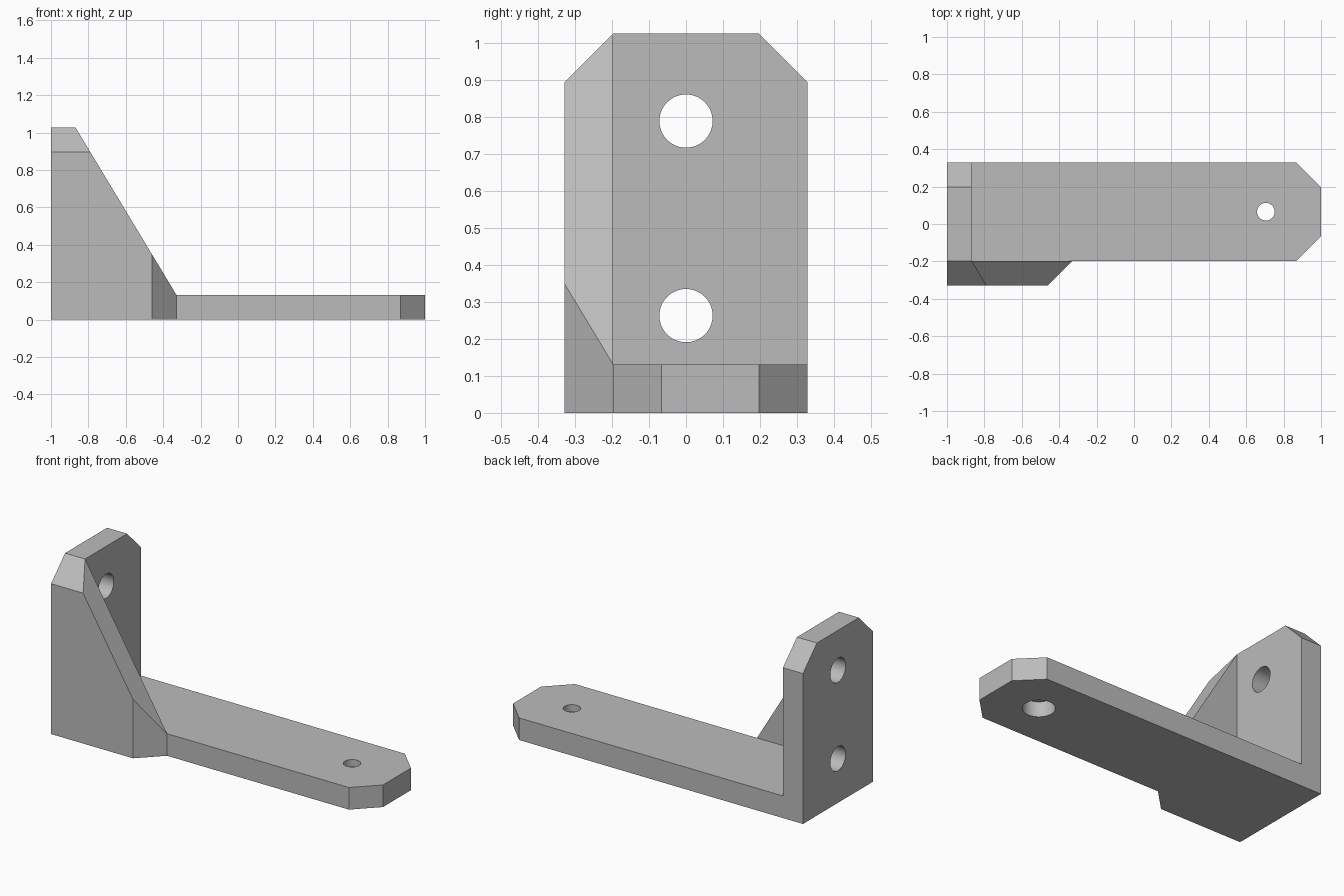
import bpy, bmesh, math
from mathutils import Matrix, Vector

if "Cube" in bpy.data.objects:
    bpy.data.objects.remove(bpy.data.objects["Cube"], do_unlink=True)

T = 2 / 15.2          # material thickness, also the size of every chamfer
W = 2.5 * T           # half width
H = 7.8 * T           # height of the upright
FOOT = -1 + 5.1 * T   # where the gusset meets the arm
INNER = -1 + T        # inner face of the upright
FRONT = -W + T        # front edge of the arm

grey = bpy.data.materials.new("grey plastic")
grey.use_nodes = True
grey.diffuse_color = (0.5, 0.5, 0.5, 1)
grey.node_tree.nodes["Principled BSDF"].inputs["Base Color"].default_value = (0.5, 0.5, 0.5, 1)


def make_object(name, bm):
    bmesh.ops.recalc_face_normals(bm, faces=bm.faces)
    mesh = bpy.data.meshes.new(name)
    bm.to_mesh(mesh)
    bm.free()
    mesh.materials.append(grey)
    obj = bpy.data.objects.new(name, mesh)
    bpy.context.collection.objects.link(obj)
    return obj


def prism(name, outline, axis, start, end):
    """Extrude a 2D outline along the given axis (0, 1 or 2)."""
    bm = bmesh.new()
    points = []
    for p in outline:
        co = list(p)
        co.insert(axis, start)
        points.append(bm.verts.new(co))
    cap = bm.faces.new(points)
    out = bmesh.ops.extrude_face_region(bm, geom=[cap])
    move = Vector((0, 0, 0))
    move[axis] = end - start
    bmesh.ops.translate(bm, vec=move, verts=[v for v in out["geom"] if isinstance(v, bmesh.types.BMVert)])
    return make_object(name, bm)


def cylinder(name, centre, radius, depth, turn=0):
    bm = bmesh.new()
    bmesh.ops.create_cone(bm, cap_ends=True, segments=64, radius1=radius, radius2=radius, depth=depth,
                          matrix=Matrix.Translation(centre) @ Matrix.Rotation(turn, 4, "Y"))
    return make_object(name, bm)


def cut(obj, cutter, operation):
    cutter.hide_render = True
    mod = obj.modifiers.new(cutter.name, "BOOLEAN")
    mod.operation, mod.solver, mod.object = operation, "EXACT", cutter
    bpy.context.view_layer.objects.active = obj
    bpy.ops.object.modifier_apply(modifier=mod.name)
    bpy.data.objects.remove(cutter, do_unlink=True)


# Side profile: arm, sloping gusset and upright in one block
bracket = prism("bracket", [(-1, 0), (1.1, 0), (1.1, T), (FOOT, T), (INNER, H), (-1, H)], 1, -0.5, 0.5)

# Plan outline with chamfered arm end and gusset toe
plan = [(-1.2, -W), (FOOT - T, -W), (FOOT, FRONT), (1 - T, FRONT), (1, FRONT + T),
        (1, W - T), (1 - T, W), (-1.2, W)]
cut(bracket, prism("plan_outline", plan, 2, -0.5, 1.5), "INTERSECT")

# End outline with chamfered top corners
end = [(-W, -0.2), (W, -0.2), (W, H - T), (W - T, H), (T - W, H), (-W, H - T)]
cut(bracket, prism("end_outline", end, 0, -1.5, 1.5), "INTERSECT")

# Open space above the arm, leaving the gusset along the front
space = [(INNER, T), (1.3, T), (1.3, 1.5), (INNER, 1.5)]
cut(bracket, prism("open_space", space, 1, FRONT, 0.6), "DIFFERENCE")

# Two mounting holes through the upright
for z in (2 * T, 6 * T):
    cut(bracket, cylinder("mounting_hole", (-1 + T / 2, 0, z), 0.072, 0.3, math.pi / 2), "DIFFERENCE")

# Pin hole in the arm with a wide recess from below
cut(bracket, cylinder("pin_hole", (0.705, T / 2, T / 2), 0.047, 0.4), "DIFFERENCE")
cut(bracket, cylinder("recess", (0.705, T / 2, 0), 0.087, 0.18), "DIFFERENCE")

# Merge leftover flat edges, keep crisp corners and smooth holes
bm = bmesh.new()
bm.from_mesh(bracket.data)
bmesh.ops.remove_doubles(bm, verts=bm.verts, dist=1e-5)
bmesh.ops.dissolve_limit(bm, angle_limit=math.radians(1), verts=bm.verts, edges=bm.edges)
bm.to_mesh(bracket.data)
bm.free()
bpy.ops.object.select_all(action="DESELECT")
bracket.select_set(True)
bpy.context.view_layer.objects.active = bracket
bpy.ops.object.shade_smooth_by_angle(angle=math.radians(30))
